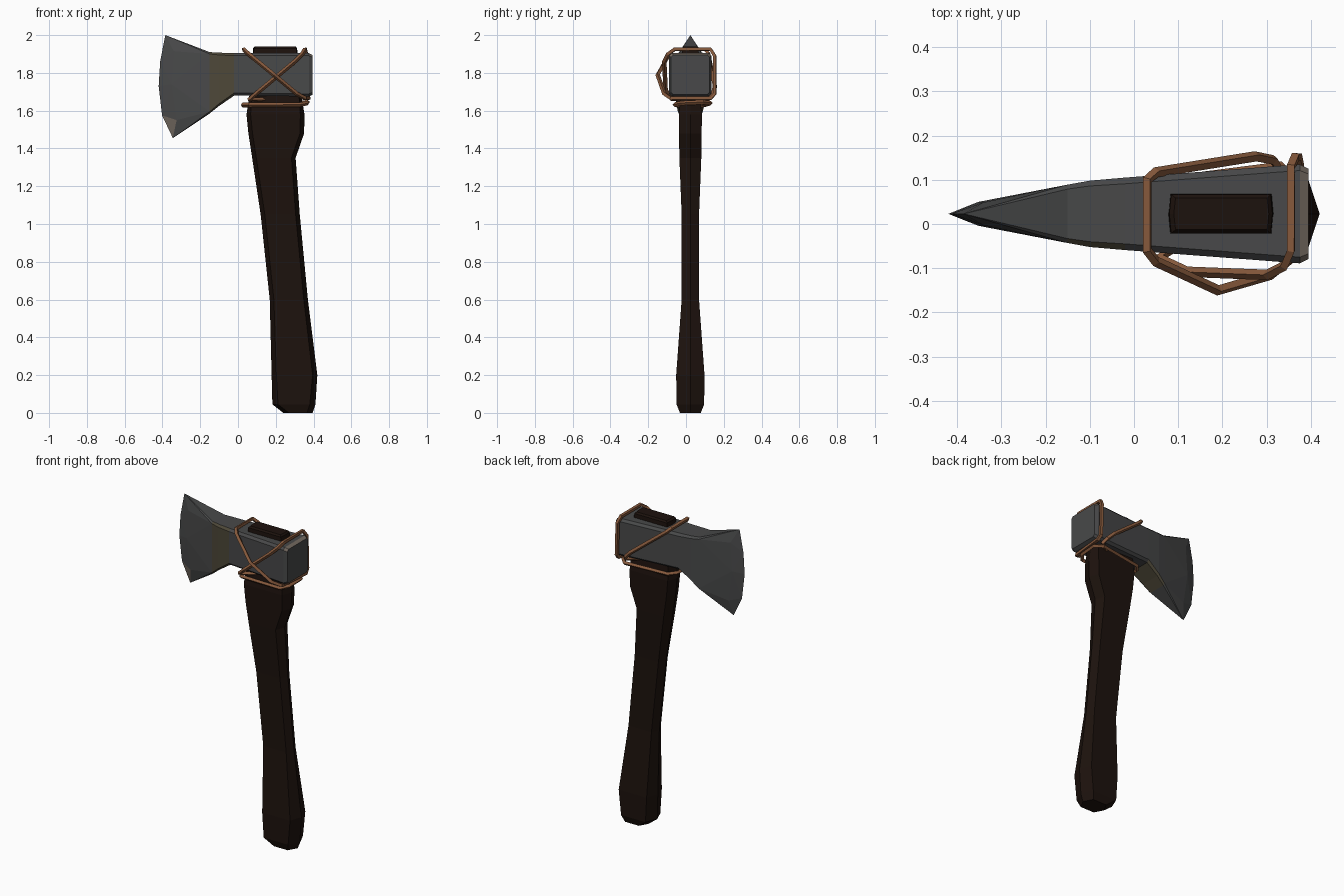
import bpy, bmesh
from mathutils import Vector

if "Cube" in bpy.data.objects:
    bpy.data.objects.remove(bpy.data.objects["Cube"])

YC = 0.023  # middle plane of the axe


def material(name, r, g, b):
    m = bpy.data.materials.new(name)
    m.diffuse_color = (r, g, b, 1)
    m.use_nodes = True
    m.node_tree.nodes["Principled BSDF"].inputs["Base Color"].default_value = m.diffuse_color
    return m


def make_object(name, data, *mats):
    ob = bpy.data.objects.new(name, data)
    bpy.context.collection.objects.link(ob)
    for m in mats:
        data.materials.append(m)
    return ob


def loft(bm, rings, cap_start=True, cap_end=True):
    loops = [[bm.verts.new(p) for p in ring] for ring in rings]
    n = len(loops[0])
    for a, b in zip(loops, loops[1:]):
        for i in range(n):
            j = (i + 1) % n
            bm.faces.new((a[i], a[j], b[j], b[i]))
    if cap_start:
        bm.faces.new(loops[0])
    if cap_end:
        bm.faces.new(loops[-1])


def to_mesh(bm, name):
    bmesh.ops.recalc_face_normals(bm, faces=bm.faces[:])
    me = bpy.data.meshes.new(name)
    bm.to_mesh(me)
    bm.free()
    return me


wood = material("dark_wood", 0.012, 0.006, 0.004)
steel = material("steel", 0.065, 0.066, 0.067)
rust = material("stained_steel", 0.075, 0.064, 0.04)
worn = material("worn_steel", 0.17, 0.14, 0.115)
leather = material("leather", 0.24, 0.10, 0.045)


# Handle: six-sided sections (z, left, right, half thickness, corner depth)
def hexagon(z, l, r, h, c):
    return [(l, YC, z), (l + c, YC - h, z), (r - c, YC - h, z),
            (r, YC, z), (r - c, YC + h, z), (l + c, YC + h, z)]


bm = bmesh.new()
loft(bm, [hexagon(*s) for s in [
    (0.00, 0.24, 0.395, 0.055, 0.03),
    (0.045, 0.182, 0.41, 0.073, 0.03),
    (0.20, 0.178, 0.42, 0.075, 0.025),
    (0.60, 0.168, 0.37, 0.046, 0.022),
    (1.05, 0.12, 0.327, 0.046, 0.022),
    (1.35, 0.075, 0.305, 0.058, 0.022),
    (1.48, 0.055, 0.35, 0.06, 0.022),
    (1.58, 0.045, 0.352, 0.061, 0.022),
    (1.68, 0.06, 0.335, 0.05, 0.012),
    (1.93, 0.08, 0.313, 0.044, 0.004),
    (1.94, 0.09, 0.305, 0.036, 0.004)]])
make_object("handle", to_mesh(bm, "handle"), wood)


# Axe head: chamfered box sections, then a convex flared blade
def chamfered(x, h, z0, z1, c):
    return [(x, YC + sy, z) for sy, z in [
        (-h + c, z0), (h - c, z0), (h, z0 + c), (h, z1 - c),
        (h - c, z1), (-h + c, z1), (-h, z1 - c), (-h, z0 + c)]]


neck = chamfered(-0.15, 0.066, 1.585, 1.91, 0.01)
cheeks = [(x, YC + s * h, z) for s in (-1, 1) for x, h, z in [
    (-0.34, 0.026, 1.915), (-0.352, 0.027, 1.74), (-0.325, 0.024, 1.55)]]
edge = [(x, YC, z) for x, z in [
    (-0.385, 2.0), (-0.412, 1.86), (-0.42, 1.73), (-0.402, 1.575), (-0.345, 1.455)]]
bm = bmesh.new()
verts = [bm.verts.new(p) for p in neck + cheeks + edge]
bmesh.ops.convex_hull(bm, input=verts)
bmesh.ops.delete(bm, geom=[f for f in bm.faces if f.normal.x > 0.99], context='FACES_ONLY')
loft(bm, [neck,
          chamfered(-0.10, 0.075, 1.625, 1.907, 0.012),
          chamfered(-0.02, 0.082, 1.68, 1.905, 0.014),
          chamfered(0.375, 0.112, 1.675, 1.905, 0.014),
          chamfered(0.395, 0.102, 1.685, 1.895, 0.012)], cap_start=False)
bmesh.ops.remove_doubles(bm, verts=bm.verts[:], dist=0.0005)
bmesh.ops.recalc_face_normals(bm, faces=bm.faces[:])
for f in bm.faces:
    c, n = f.calc_center_median(), f.normal
    if -0.15 < c.x < -0.02 and (n.y < -0.7 or n.z < -0.5):
        f.material_index = 1
    elif (c.x > 0.38 and n.z > 0.5) or (c.x < -0.3 and c.z < 1.56 and n.y < 0):
        f.material_index = 2
make_object("axe_head", to_mesh(bm, "axe_head"), steel, rust, worn)


# Leather bindings: square cords along closed polylines
def cord(name, points):
    cu = bpy.data.curves.new(name, 'CURVE')
    cu.dimensions = '3D'
    cu.bevel_depth = 0.012
    cu.bevel_resolution = 0
    sp = cu.splines.new('POLY')
    sp.points.add(len(points) - 1)
    for p, co in zip(sp.points, points):
        p.co = (*co, 1)
    sp.use_cyclic_u = True
    sp.use_smooth = False
    make_object(name, cu, leather)


cord("cross_binding", [
    (0.03, 0.10, 1.925), (0.03, -0.06, 1.925), (0.05, -0.085, 1.905),
    (0.19, -0.15, 1.79), (0.31, -0.115, 1.69), (0.355, -0.08, 1.665),
    (0.375, 0.13, 1.665), (0.37, 0.152, 1.69), (0.365, 0.152, 1.89),
    (0.355, 0.13, 1.925), (0.355, -0.06, 1.925), (0.34, -0.095, 1.90),
    (0.30, -0.115, 1.86), (0.12, -0.108, 1.71), (0.06, -0.075, 1.66),
    (0.20, 0.02, 1.66), (0.33, 0.12, 1.665), (0.315, 0.145, 1.69),
    (0.275, 0.153, 1.73), (0.05, 0.117, 1.905)])
cord("lower_binding", [
    (0.025, 0.0, 1.63), (0.06, -0.05, 1.63), (0.33, -0.06, 1.632),
    (0.365, -0.02, 1.64), (0.37, 0.09, 1.645), (0.33, 0.13, 1.64),
    (0.06, 0.095, 1.63), (0.025, 0.05, 1.63)])
